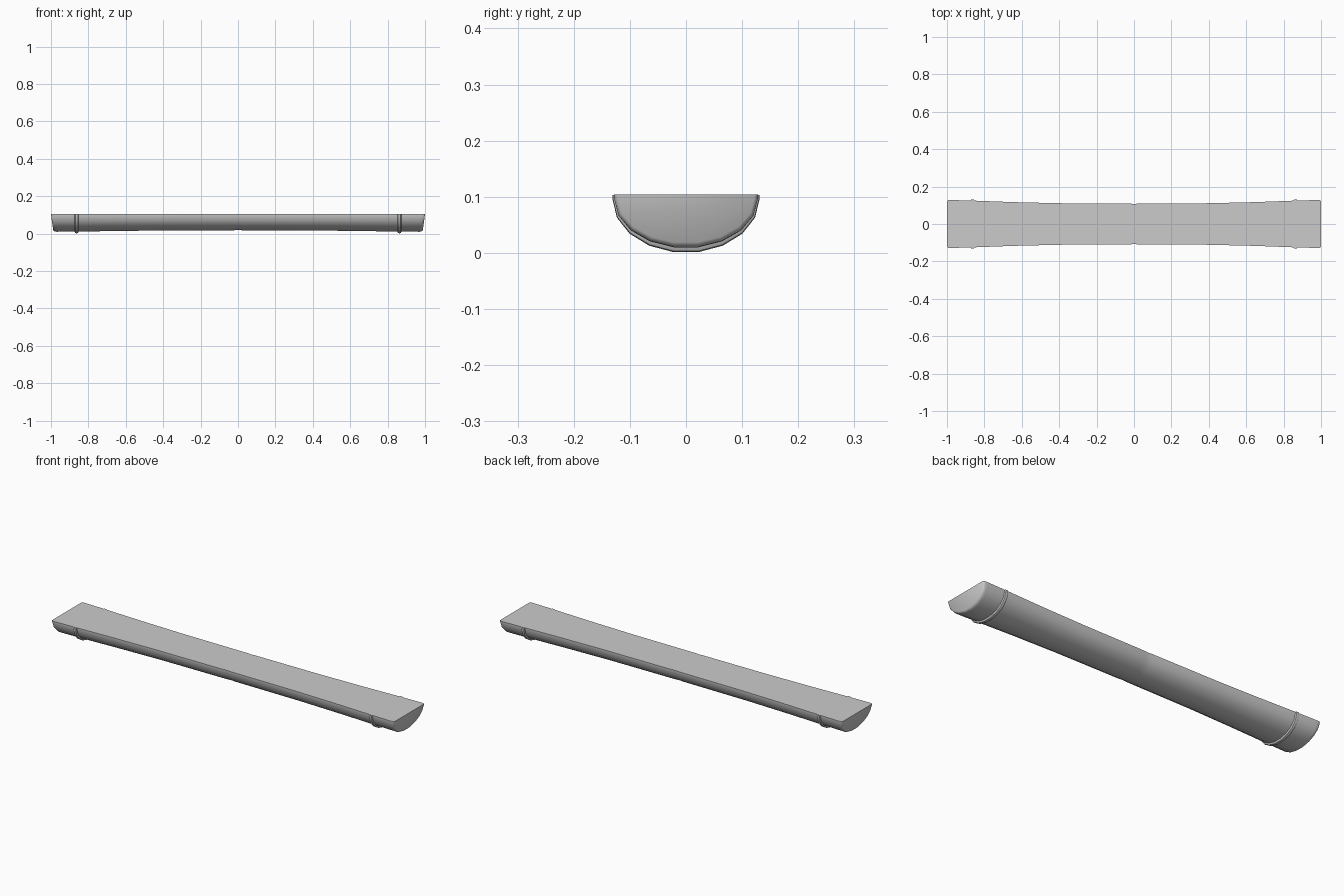
import bpy, bmesh, math

cube = bpy.data.objects.get("Cube")
if cube:
    bpy.data.objects.remove(cube, do_unlink=True)

TOP = 0.104

grey = bpy.data.materials.new("plain grey")
grey.use_nodes = True
colour = (0.6, 0.6, 0.6, 1)
grey.diffuse_color = colour
grey.node_tree.nodes["Principled BSDF"].inputs["Base Color"].default_value = colour


def half_round(width, depth):
    """Half-ellipse section, flat on top, as (y, z, share of depth)."""
    lip = 0.08 * depth
    points = [(width, TOP, 0)]
    for i in range(10):
        a = math.radians(20 * i)
        drop = lip + (depth - lip) * math.sin(a) / math.sin(math.radians(80))
        points.append((width * math.cos(a), TOP - drop, drop / depth))
    points.append((-width, TOP, 0))
    return points


def loft(name, stations):
    """Skin half-round sections; each station is x, half width, depth, slant."""
    bm = bmesh.new()
    rows = []
    for x, width, depth, slant in stations:
        lean = -math.copysign(slant, x)
        rows.append([bm.verts.new((x + lean * s, y, z))
                     for y, z, s in half_round(width, depth)])
    for a, b in zip(rows, rows[1:]):
        for i in range(len(a)):
            j = (i + 1) % len(a)
            bm.faces.new((a[i], a[j], b[j], b[i]))
    bm.faces.new(rows[0])
    bm.faces.new(rows[-1])
    bmesh.ops.recalc_face_normals(bm, faces=bm.faces)
    mesh = bpy.data.meshes.new(name)
    bm.to_mesh(mesh)
    bm.free()
    mesh.materials.append(grey)
    obj = bpy.data.objects.new(name, mesh)
    bpy.context.collection.objects.link(obj)
    bpy.ops.object.select_all(action='DESELECT')
    obj.select_set(True)
    bpy.context.view_layer.objects.active = obj
    bpy.ops.object.shade_smooth_by_angle(angle=math.radians(40))
    return obj


# Half-log plank, slimmer in the middle, with rounded slanting ends
half = [(0, 0.107, 0.085, 0), (0.02, 0.109, 0.086, 0), (0.4, 0.111, 0.087, 0),
        (0.65, 0.117, 0.09, 0), (0.86, 0.125, 0.093, 0),
        (0.975, 0.128, 0.094, 0.005), (0.99, 0.128, 0.093, 0.011),
        (0.997, 0.126, 0.09, 0.013), (1, 0.122, 0.085, 0.012)]
mirrored = [(-x, w, d, s) for x, w, d, s in reversed(half[1:])]
loft("half_round_plank", mirrored + half)

# Raised bands near both ends
for side, label in ((1, "left"), (-1, "right")):
    band = [(-0.011, 0.124, 0.093), (-0.007, 0.13, 0.1), (0, 0.131, 0.102),
            (0.007, 0.13, 0.1), (0.011, 0.124, 0.093)]
    ring = loft(label + "_band", [(side * (0.863 + dx), w, d, 0) for dx, w, d in band])
    ring.location.z = -0.0005
